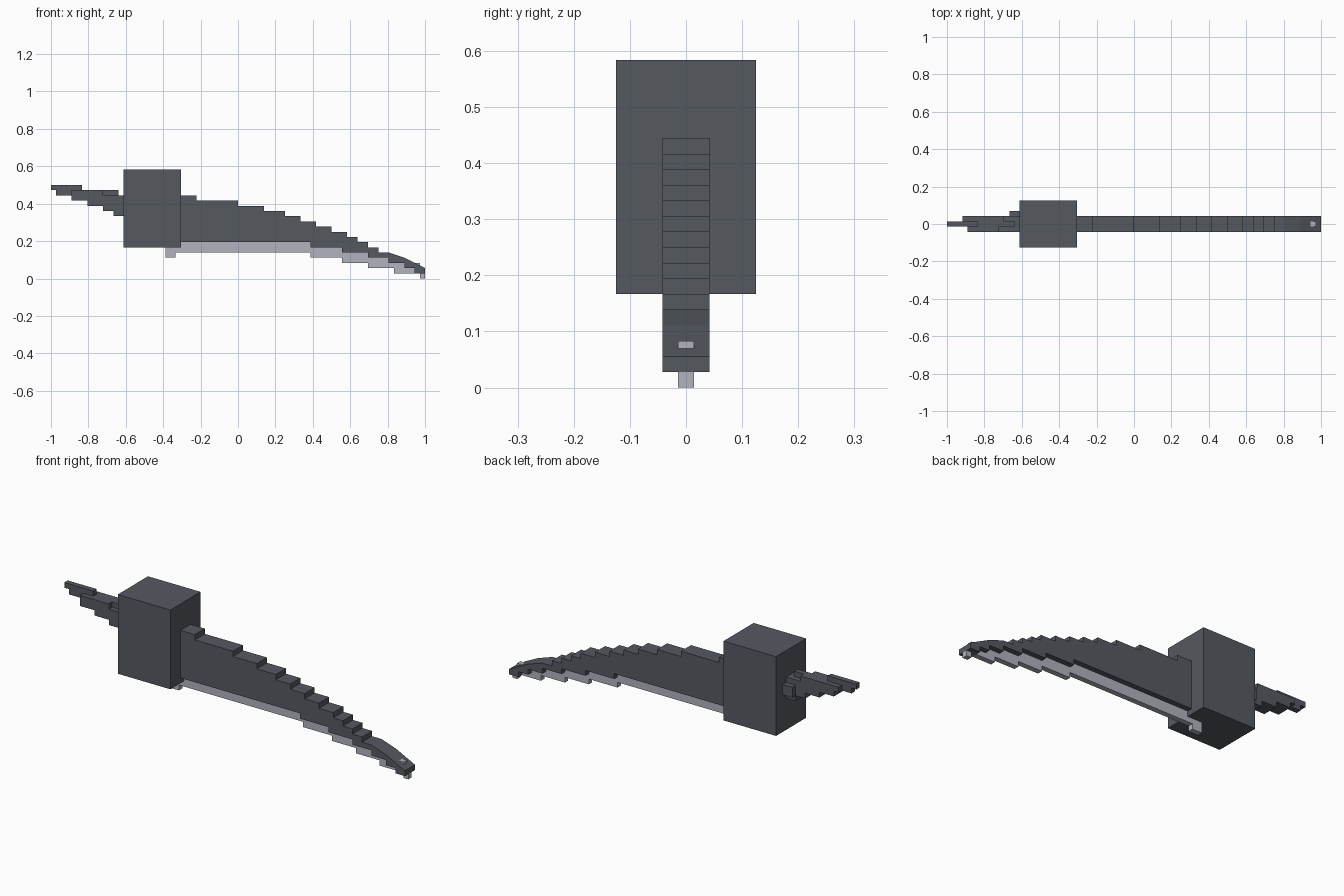
import bpy
import bmesh

U = 1 / 36  # one block of the stepped style

cube = bpy.data.objects.get("Cube")
if cube:
    bpy.data.objects.remove(cube, do_unlink=True)


def make_material(name, color):
    mat = bpy.data.materials.new(name)
    mat.use_nodes = True
    mat.diffuse_color = color
    mat.node_tree.nodes["Principled BSDF"].inputs["Base Color"].default_value = color
    return mat


slate = make_material("dark slate", (0.09, 0.1, 0.117, 1))
silver = make_material("pale silver", (0.44, 0.45, 0.52, 1))


def stair(start, steps):
    """Turn (end x, height) steps into a stepped outline."""
    points = []
    for end, height in steps:
        points += [(start, height), (end, height)]
        start = end
    return points


def stepped_plate(name, start, top, bottom, y0, y1, mat):
    """Extrude the area between two stepped outlines from y0 to y1."""
    outline = []
    for p in stair(start, bottom) + stair(start, top)[::-1]:
        if p not in outline:
            outline.append(p)
    bm = bmesh.new()
    face = bm.faces.new([bm.verts.new((x * U, y0 * U, z * U)) for x, z in outline])
    extruded = bmesh.ops.extrude_face_region(bm, geom=[face])["geom"]
    verts = [g for g in extruded if isinstance(g, bmesh.types.BMVert)]
    bmesh.ops.translate(bm, verts=verts, vec=(0, (y1 - y0) * U, 0))
    bmesh.ops.recalc_face_normals(bm, faces=bm.faces)
    mesh = bpy.data.meshes.new(name)
    bm.to_mesh(mesh)
    bm.free()
    mesh.materials.append(mat)
    obj = bpy.data.objects.new(name, mesh)
    bpy.context.collection.objects.link(obj)
    return obj


def block(name, x0, x1, y0, y1, z0, z1, mat):
    return stepped_plate(name, x0, [(x1, z1)], [(x1, z0)], y0, y1, mat)


# Large central block
block("main_block", -22, -11, -4.5, 4.5, 6, 21, slate)

# Long blade with a stepped, drooping back
blade_top = [(-8, 16), (0, 15), (5, 14), (9, 13), (12, 12), (15, 11), (18, 10),
             (21, 9), (23, 8), (25, 7), (27, 6), (29, 5), (32, 4), (34, 3), (36, 2)]
blade_bottom = [(14, 7), (20, 6), (25, 5), (30, 4), (32, 3), (34, 2), (36, 1)]
blade_bottom[3] = (29, 4)
stepped_plate("blade", -11, blade_top, blade_bottom, -1.5, 1.5, slate)

# Thin pale cutting edge below the blade
for i, (x0, x1, z0, z1) in enumerate([(-12, 14, 5, 7), (14, 20, 4, 6), (20, 25, 3, 5),
                                      (25, 30, 2, 4), (30, 35, 1, 3), (35, 36, 0, 1)]):
    block(f"cutting_edge_{i + 1}", x0, x1, -0.5, 0.5, z0, z1, silver)
block("edge_hook", -14, -12, -0.5, 0.5, 4, 6, silver)

# Tapering tail: a thin core between two side plates
tail_bottom = [(-35, 17), (-32, 16), (-29, 15), (-26, 14), (-24, 13), (-22, 12)]
stepped_plate("tail_core", -36, [(-30, 18), (-23, 17), (-22, 16)], tail_bottom,
              -0.5, 0.5, slate)
stepped_plate("tail_front_plate", -32, [(-26, 17), (-22, 16)], tail_bottom[2:],
              -1.5, -0.5, slate)
stepped_plate("tail_back_plate", -33, [(-25, 17), (-22, 16)], tail_bottom[1:],
              0.5, 1.5, slate)
block("tail_knob", -24, -22, 1.5, 2.5, 13, 15, slate)
